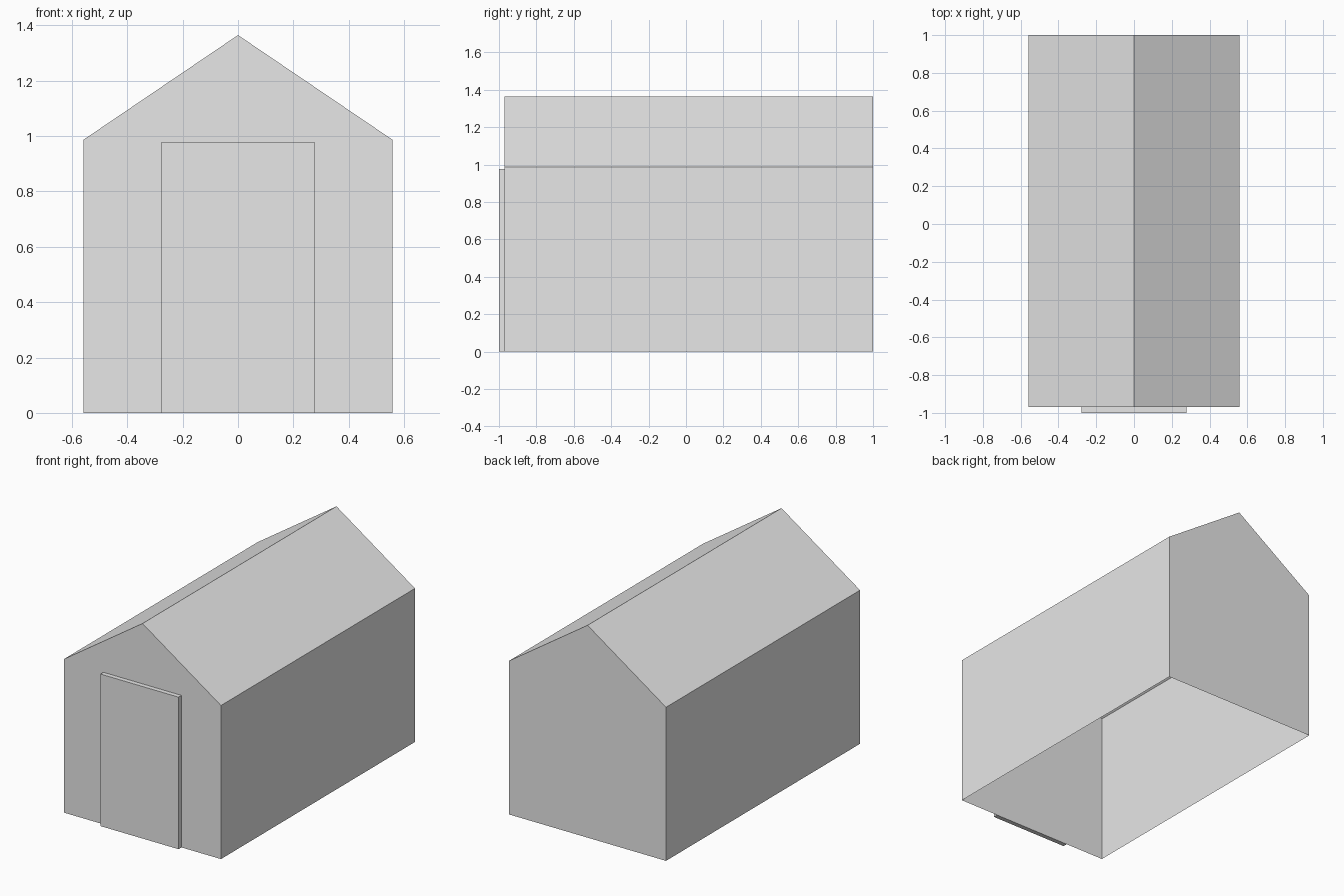
import bpy
import bmesh
from mathutils import Matrix

if "Cube" in bpy.data.objects:
    bpy.data.objects.remove(bpy.data.objects["Cube"], do_unlink=True)

HALF_W, EAVE, RIDGE = 0.558, 0.987, 1.365
FRONT, BACK = -0.97, 1.0
DOOR_W, DOOR_H = 0.555, 0.977

grey = bpy.data.materials.new("plain_grey")
grey.use_nodes = True
grey.diffuse_color = (0.8, 0.8, 0.8, 1)
grey.node_tree.nodes["Principled BSDF"].inputs["Base Color"].default_value = grey.diffuse_color


def finish(name, bm):
    mesh = bpy.data.meshes.new(name)
    bm.to_mesh(mesh)
    bm.free()
    mesh.materials.append(grey)
    obj = bpy.data.objects.new(name, mesh)
    bpy.context.collection.objects.link(obj)
    return obj


# Gabled shell: end profile swept front to back, open underneath
profile = [(-HALF_W, 0), (HALF_W, 0), (HALF_W, EAVE), (0, RIDGE), (-HALF_W, EAVE)]
bm = bmesh.new()
gable = bm.faces.new([bm.verts.new((x, FRONT, z)) for x, z in profile])
swept = bmesh.ops.extrude_face_region(bm, geom=[gable], use_keep_orig=True)
bmesh.ops.translate(bm, vec=(0, BACK - FRONT, 0),
                    verts=[g for g in swept["geom"] if isinstance(g, bmesh.types.BMVert)])
bmesh.ops.recalc_face_normals(bm, faces=bm.faces)
floor = [f for f in bm.faces if all(v.co.z < 0.001 for v in f.verts)]
bmesh.ops.delete(bm, geom=floor, context="FACES")
finish("house_shell", bm)

# Door slab standing proud of the front wall
bm = bmesh.new()
depth = FRONT + 1
bmesh.ops.create_cube(bm, size=1, matrix=Matrix.Translation((0, FRONT - depth / 2, DOOR_H / 2))
                      @ Matrix.Diagonal((DOOR_W, depth, DOOR_H, 1)))
finish("front_door", bm)
